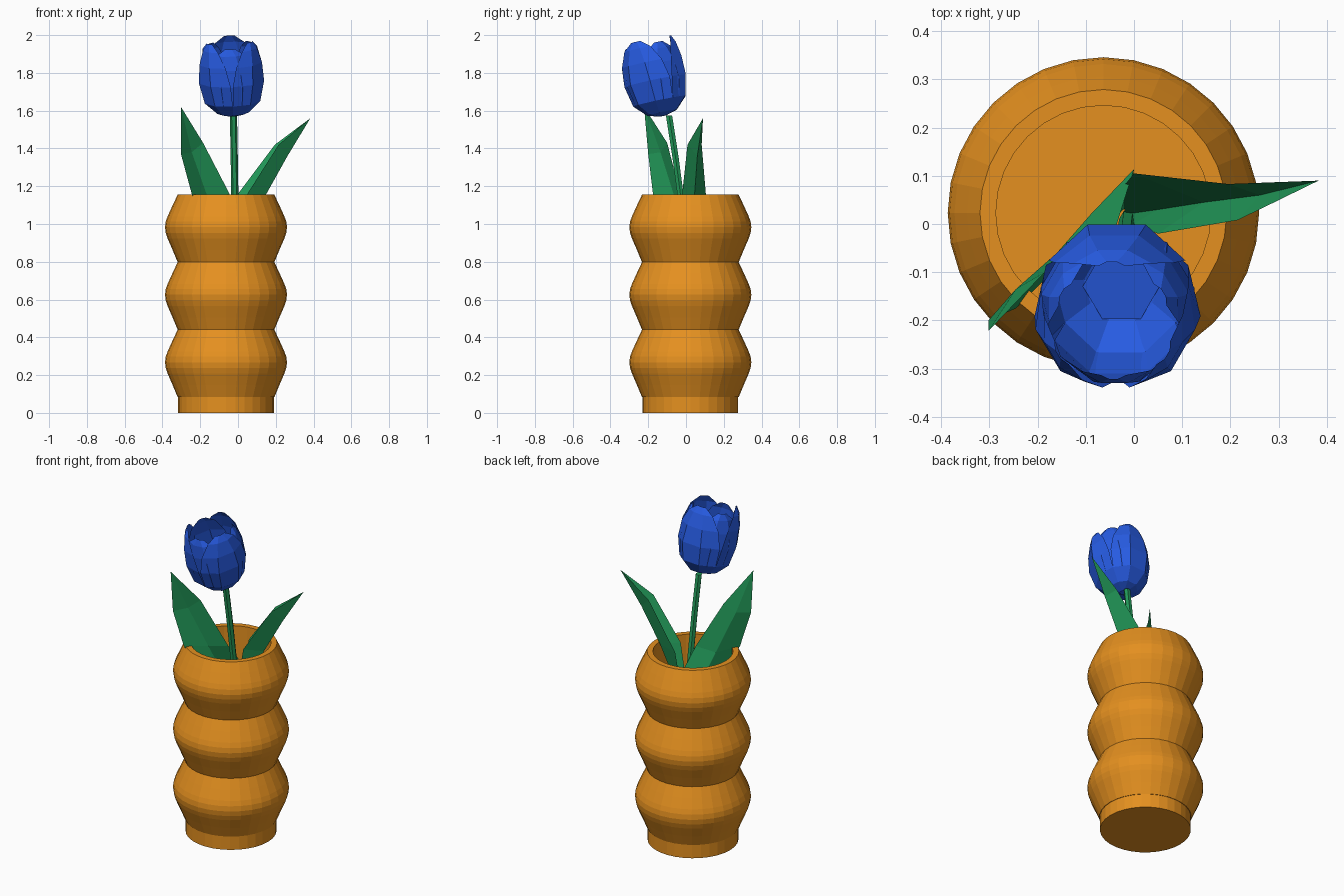
import bpy
from math import sin, cos, pi, radians
from mathutils import Vector

if "Cube" in bpy.data.objects:
    bpy.data.objects.remove(bpy.data.objects["Cube"])


def material(name, rgb):
    m = bpy.data.materials.new(name)
    m.diffuse_color = (*rgb, 1)
    m.use_nodes = True
    m.node_tree.nodes["Principled BSDF"].inputs["Base Color"].default_value = m.diffuse_color
    return m


ORANGE = material("orange_glaze", (0.78, 0.28, 0.014))
GREEN = material("leaf_green", (0.016, 0.32, 0.10))
BLUE = material("petal_blue", (0.02, 0.105, 0.76))


def make(name, verts, faces, mat):
    me = bpy.data.meshes.new(name)
    me.from_pydata(verts, [], faces)
    me.validate()
    me.update()
    me.materials.append(mat)
    ob = bpy.data.objects.new(name, me)
    bpy.context.collection.objects.link(ob)
    return ob


def grid_faces(rows, cols, wrap=False):
    faces = []
    for i in range(rows - 1):
        for j in range(cols if wrap else cols - 1):
            k = (j + 1) % cols
            faces.append((i * cols + j, i * cols + k,
                          (i + 1) * cols + k, (i + 1) * cols + j))
    return faces


def lathe(name, profile, center, mat, n=32):
    verts = [(center[0] + r * cos(2 * pi * j / n), center[1] + r * sin(2 * pi * j / n), z)
             for r, z in profile for j in range(n)]
    faces = grid_faces(len(profile), n, True)
    faces.append(tuple(reversed(range(n))))
    last = (len(profile) - 1) * n
    faces.append(tuple(range(last, last + n)))
    return make(name, verts, faces, mat)


# Vase: foot, three stacked bulges, rim and straight hollow inside
bulge = [(0.256, 0), (0.283, 0.065), (0.309, 0.125), (0.319, 0.155), (0.323, 0.185),
         (0.319, 0.215), (0.309, 0.243), (0.283, 0.3)]
outer = [(0.253, 0), (0.253, 0.083)]
for i in range(3):
    outer += [(r, 0.083 + i * 0.3575 + z) for r, z in bulge]
outer.append((0.256, 1.155))
inner = [(0.223, 1.155), (0.223, 0.083)]
lathe("vase", outer + inner, (-0.0635, 0.023), ORANGE)

# Stem: six-sided tube leaning forward
path = [(-0.012, 0.01, 0.75), (-0.016, -0.022, 1.1), (-0.02, -0.055, 1.35), (-0.024, -0.09, 1.575)]
sides = 6
verts = [(x + 0.019 * cos(2 * pi * j / sides), y + 0.019 * sin(2 * pi * j / sides), z)
         for x, y, z in path for j in range(sides)]
caps = [tuple(reversed(range(sides))), tuple(range(18, 24))]
make("stem", verts, grid_faces(4, sides, True) + caps, GREEN)


# Leaves: folded blades, each row is edge, crease, edge
def leaf(name, base, rows, tip):
    verts = [base] + [p for row in rows for p in row] + [tip]
    faces = [tuple(v + 1 for v in f) for f in grid_faces(len(rows), 3)]
    t = len(verts) - 1
    faces += [(0, 2, 1), (0, 3, 2), (t - 3, t - 2, t), (t - 2, t - 1, t)]
    make(name, verts, faces, GREEN)


leaf("right_leaf", (-0.02, 0.02, 0.75),
     [[(0.0, -0.0, 0.95), (0.05, 0.03, 0.93), (-0.02, 0.08, 0.95)],
      [(0.05, -0.02, 1.16), (0.145, 0.045, 1.15), (0.0, 0.105, 1.16)],
      [(0.215, 0.008, 1.42), (0.262, 0.06, 1.36), (0.195, 0.083, 1.42)]],
     (0.383, 0.09, 1.56))
leaf("left_leaf", (-0.01, 0.04, 0.75),
     [[(-0.14, -0.07, 0.92), (-0.09, 0.02, 0.92), (0.0, 0.114, 0.95)],
      [(-0.245, -0.175, 1.16), (-0.16, -0.06, 1.14), (-0.045, -0.03, 1.16)],
      [(-0.302, -0.2, 1.37), (-0.245, -0.135, 1.38), (-0.185, -0.1, 1.43)]],
     (-0.302, -0.222, 1.62))

# Flower: three outer and three inner cupped petals on a tilted axis
foot = Vector((-0.025, -0.123, 1.572))
axis = Vector((-0.05, -0.21, 1.0)).normalized()
side = Vector((0, 1, 0)).cross(axis).normalized()
front = axis.cross(side)
petal_rows = [(0.0, 0.02, 60), (0.018, 0.085, 60), (0.08, 0.15, 60), (0.19, 0.176, 58),
              (0.29, 0.171, 50), (0.37, 0.152, 34), (0.408, 0.132, 13)]


def petal(name, angle, scale, height):
    verts = []
    for h, r, half in petal_rows:
        for s in (-1, -0.35, 0.35, 1):
            a = radians(angle + s * half)
            rr = r * scale * (1 - 0.05 * s * s)
            hh = h * height + 0.008 * (1 - scale) / 0.1
            verts.append(foot + axis * hh + (side * cos(a) + front * sin(a)) * rr)
    make(name, verts, grid_faces(len(petal_rows), 4), BLUE)


for i, angle in enumerate((90, 210, 330)):
    petal(f"outer_petal_{i + 1}", angle, 1.0, 1.0)
    petal(f"inner_petal_{i + 1}", angle + 60, 0.93, 0.93)

# Flower floor closing the cup above the stem
verts = [foot + axis * 0.03 + (side * cos(pi * j / 3) + front * sin(pi * j / 3)) * 0.08
         for j in range(6)]
make("flower_base", verts, [tuple(range(6))], BLUE)
